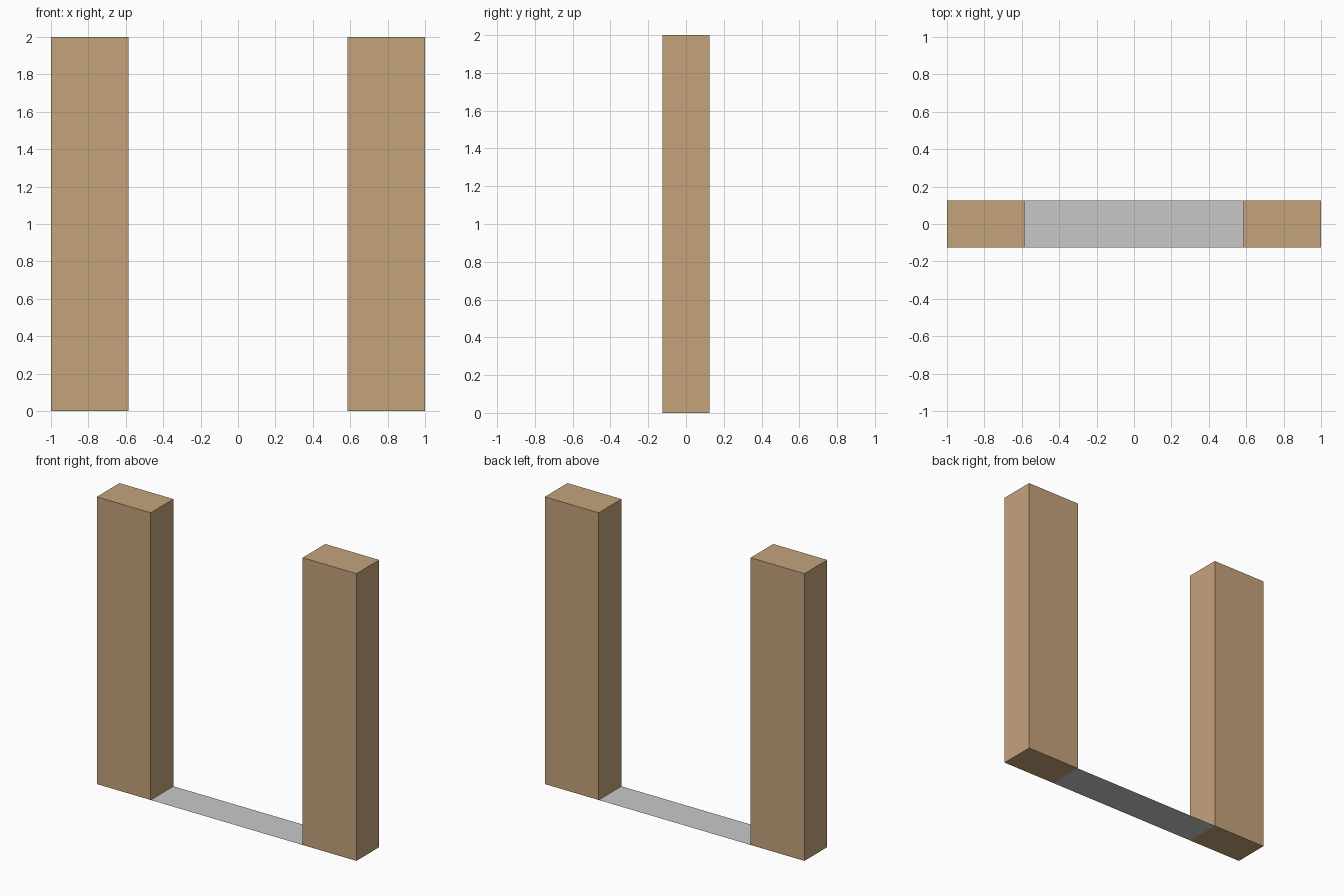
import bpy

if "Cube" in bpy.data.objects:
    bpy.data.objects.remove(bpy.data.objects["Cube"])

HALF_WIDTH, HALF_DEPTH, HEIGHT = 1.0, 0.125, 2.0
INNER = 0.585  # half width of the opening


def material(name, color):
    mat = bpy.data.materials.new(name)
    mat.diffuse_color = (*color, 1.0)
    mat.use_nodes = True
    mat.node_tree.nodes["Principled BSDF"].inputs["Base Color"].default_value = mat.diffuse_color
    return mat


wood = material("light_wood", (0.558, 0.366, 0.202))
grey = material("light_grey", (0.584, 0.584, 0.584))


def post(name, side):
    width = HALF_WIDTH - INNER
    bpy.ops.mesh.primitive_cube_add(
        size=1, location=(side * (INNER + width / 2), 0, HEIGHT / 2))
    obj = bpy.context.object
    obj.name = name
    obj.scale = (width, 2 * HALF_DEPTH, HEIGHT)
    bpy.ops.object.transform_apply(location=False, rotation=False, scale=True)
    obj.data.materials.append(wood)


# Two upright posts
post("left_post", -1)
post("right_post", 1)

# Flat threshold sheet joining the posts at ground level
bpy.ops.mesh.primitive_plane_add(size=1, location=(0, 0, 0))
threshold = bpy.context.object
threshold.name = "threshold"
threshold.scale = (2 * INNER, 2 * HALF_DEPTH, 1)
bpy.ops.object.transform_apply(location=False, rotation=False, scale=True)
threshold.data.materials.append(grey)
